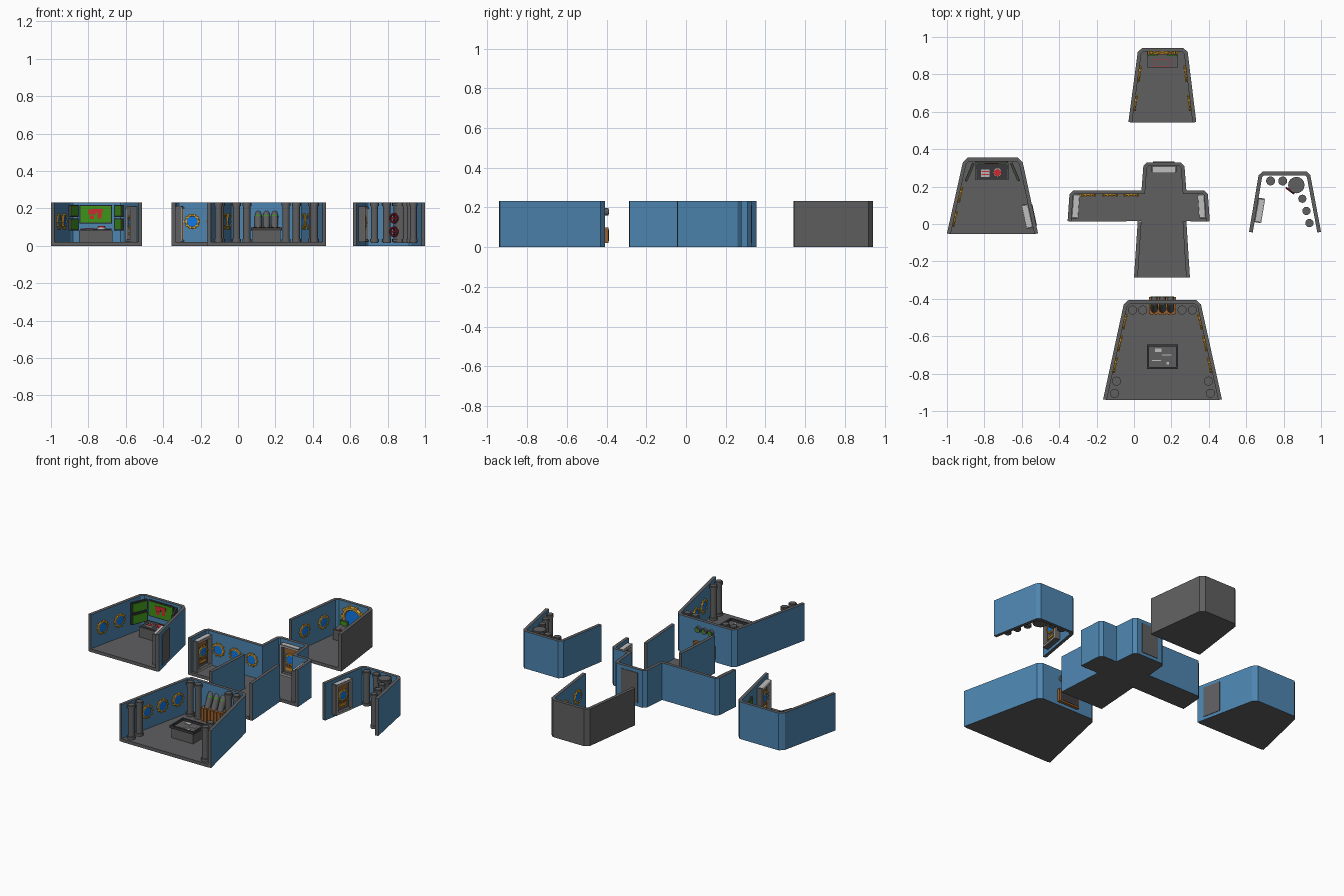
import bpy, bmesh, math
from mathutils import Matrix, Vector

if "Cube" in bpy.data.objects:
    bpy.data.objects.remove(bpy.data.objects["Cube"])

T, H, FL = 0.02, 0.232, 0.02     # wall thickness, wall height, floor height
COLS = {"wall_blue": (.075, .235, .435), "grey": (.115, .115, .12), "light_grey": (.52, .52, .52),
        "gold": (.75, .38, .03), "window_blue": (.005, .2, .85), "screen_green": (.05, .29, .01),
        "red": (.6, .025, .03), "valve_red": (.24, .015, .025), "brown": (.33, .12, .025),
        "dark_grey": (.045, .045, .05)}
MATS = []
for n, c in COLS.items():
    m = bpy.data.materials.new(n)
    m.diffuse_color = (*c, 1)
    m.use_nodes = True
    m.node_tree.nodes["Principled BSDF"].inputs["Base Color"].default_value = m.diffuse_color
    MATS.append(m)
BLUE, GREY, LIGHT, GOLD, GLASS, GREEN, RED, VALVE, BROWN, DARK = range(10)
I = Matrix.Identity(4)


def finish(name, bm):
    me = bpy.data.meshes.new(name)
    bm.to_mesh(me)
    bm.free()
    for m in MATS:
        me.materials.append(m)
    ob = bpy.data.objects.new(name, me)
    bpy.context.collection.objects.link(ob)


def paint(verts, mat):
    for f in {f for v in verts for f in v.link_faces}:
        f.material_index = mat


def box(bm, M, loc, size, mat, rx=0):
    L = M @ Matrix.Translation(loc) @ Matrix.Rotation(rx, 4, 'X') @ Matrix.Diagonal((*size, 1))
    paint(bmesh.ops.create_cube(bm, size=1, matrix=L)['verts'], mat)


def cyl(bm, M, loc, r, h, mat, seg=16, r2=None):
    L = M @ Matrix.Translation(loc)
    paint(bmesh.ops.create_cone(bm, cap_ends=True, segments=seg, radius1=r,
          radius2=r if r2 is None else r2, depth=h, matrix=L)['verts'], mat)


def ring(bm, M, loc, R, r, mat, seg=20, sides=6):
    L = M @ Matrix.Translation(loc)
    vs = [[bm.verts.new(L @ Vector(((R + r * math.cos(b)) * math.cos(a),
           (R + r * math.cos(b)) * math.sin(a), r * math.sin(b))))
           for b in (2 * math.pi * j / sides for j in range(sides))]
          for a in (2 * math.pi * i / seg for i in range(seg))]
    for i in range(seg):
        for j in range(sides):
            k, l = (i + 1) % seg, (j + 1) % sides
            bm.faces.new((vs[i][j], vs[k][j], vs[k][l], vs[i][l])).material_index = mat


def facing(x, y, z, nx, ny):
    """Frame whose local z points along the horizontal normal, local y is up."""
    Z, Y = Vector((nx, ny, 0)).normalized(), Vector((0, 0, 1))
    X = Y.cross(Z)
    return Matrix.Translation((x, y, z)) @ Matrix((X, Y, Z)).transposed().to_4x4()


def on_wall(pts, i, f, z):
    a, b = Vector(pts[i]), Vector(pts[i + 1])
    d = (b - a).normalized()
    n = Vector((d.y, -d.x))
    p = a.lerp(b, f) + n * T
    return facing(p.x, p.y, z, n.x, n.y)


def inset(pts):
    """Offset an open clockwise outline inwards with mitred corners."""
    P = [Vector(p) for p in pts]
    N = [Vector((d.y, -d.x)) for d in ((b - a).normalized() for a, b in zip(P, P[1:]))]
    out = [P[0] + N[0] * T]
    for p, a, b in zip(P[1:-1], N, N[1:]):
        out.append(p + (a + b) * (T / (1 + a.dot(b))))
    return out + [P[-1] + N[-1] * T]


def wall(name, pts, outer=BLUE):
    bm = bmesh.new()
    rows = [[bm.verts.new((p[0], p[1], z)) for p in line]
            for line, z in ((pts, 0), (pts, H), (inset(pts), H), (inset(pts), 0))]
    for r, mat in enumerate((outer, GREY, BLUE, GREY)):
        a, b = rows[r], rows[(r + 1) % 4]
        for i in range(len(pts) - 1):
            bm.faces.new((a[i], a[i + 1], b[i + 1], b[i])).material_index = mat
    for e in (0, -1):
        bm.faces.new([r[e] for r in rows]).material_index = GREY
    bmesh.ops.recalc_face_normals(bm, faces=bm.faces)
    finish(name, bm)


def floor(name, pts):
    bm = bmesh.new()
    f = bm.faces.new([bm.verts.new((p[0], p[1], 0)) for p in pts])
    e = bmesh.ops.extrude_face_region(bm, geom=[f])
    bmesh.ops.translate(bm, vec=(0, 0, FL), verts=[v for v in e['geom'] if isinstance(v, bmesh.types.BMVert)])
    paint(bm.verts, GREY)
    bmesh.ops.recalc_face_normals(bm, faces=bm.faces)
    finish(name, bm)


def porthole(bm, M, s=1):
    cyl(bm, M, (0, 0, .004), .029 * s, .008, GLASS, 20)
    ring(bm, M, (0, 0, .004), .0325 * s, .0065 * s, GOLD)
    for k in range(10):
        a = k * math.pi / 5
        cyl(bm, M, (.038 * s * math.cos(a), .038 * s * math.sin(a), .006), .0055 * s, .012, GOLD, 6)


def portholes(name, places, s=1):
    bm = bmesh.new()
    for M in places:
        porthole(bm, M, s)
    finish(name, bm)


def door(name, M, back_plate=False):
    bm = bmesh.new()
    for s in (-1, 1):                                        # grey frame with light trim
        box(bm, M, (s * .059, 0, .016), (.014, .19, .032), GREY)
        box(bm, M, (0, s * .088, .016), (.104, .014, .032), GREY)
        box(bm, M, (s * .058, 0, .034), (.01, .184, .004), LIGHT)
        box(bm, M, (0, s * .088, .034), (.106, .01, .004), LIGHT)
    box(bm, M, (0, .0955, .018), (.116, .002, .026), LIGHT)
    box(bm, M, (0, 0, .006), (.104, .162, .012), GREY)       # leaf
    for y in (-.05, .06):
        box(bm, M, (0, y, .014), (.075, .03, .006), BROWN)
    porthole(bm, M @ Matrix.Translation((0, .01, .016)), .9)
    box(bm, M, (0, -.05, .019), (.055, .012, .008), GOLD)
    if back_plate:
        box(bm, M, (0, 0, -T - .001), (.115, .19, .004), GREY)
    finish(name, bm)


def column(bm, x, y, r):
    cyl(bm, I, (x, y, H / 2 + .008), r * .82, H - .016, GREY)
    for z in (FL + .008, H - .012):
        cyl(bm, I, (x, y, z), r, .016, GREY)


# Room outlines, clockwise from the front left
control = [(-1, -.05), (-.915, .33), (-.89, .355), (-.62, .355), (-.595, .33), (-.513, -.05)]
helm = [(-.03, .545), (.02, .92), (.045, .942), (.262, .942), (.287, .92), (.333, .545)]
torpedo = [(-.165, -.937), (-.055, -.43), (-.03, -.407), (.333, -.407), (.358, -.43), (.47, -.937)]
engine = [(.615, -.042), (.666, .26), (.688, .28), (.923, .28), (.943, .26), (1, -.042)]
hall = [(-.355, .015), (-.345, .16), (-.325, .18), (.04, .18), (.05, .31), (.07, .33), (.25, .33),
        (.27, .31), (.28, .18), (.375, .18), (.395, .16), (.405, .015)]
for n, p in (("control", control), ("helm", helm), ("torpedo", torpedo), ("engine", engine), ("hall", hall)):
    wall(n + "_room_walls", p, GREY if n == "helm" else BLUE)
    if n not in ("engine", "hall"):
        floor(n + "_room_floor", inset(p))
floor("hall_floor", inset(hall) + [Vector(q) for q in ((.28, .015), (.277, -.285), (.02, -.285), (.04, .015))])
wall("hall_left_wall", [(0, -.285), (.02, .015)])
wall("hall_right_wall", [(.28, .015), (.299, -.285)])

# Portholes and doors
portholes("control_portholes", [on_wall(control, 0, f, .13) for f in (.22, .56)])
portholes("helm_portholes", [on_wall(helm, 0, f, .13) for f in (.28, .7)] +
          [on_wall(helm, 4, f, .13) for f in (.3, .72)])
portholes("helm_main_window", [on_wall(helm, 2, .5, .14)], 1.9)
portholes("torpedo_portholes", [on_wall(torpedo, 0, f, .13) for f in (.37, .6, .83)] +
          [on_wall(torpedo, 4, f, .13) for f in (.17, .4, .63)])
portholes("hall_portholes", [on_wall(hall, 2, f, .13) for f in (.22, .54, .85)])
door("control_door", on_wall(control, 4, .74, .115), True)
door("engine_door", on_wall(engine, 0, .4, .115))
door("hall_left_door", on_wall(hall, 0, .57, .115))
door("hall_back_door", on_wall(hall, 5, .5, .115), True)
door("hall_right_door", on_wall(hall, 10, .43, .115))

# Control room console and screens
bm = bmesh.new()
box(bm, I, (-.76, .28, .05), (.18, .09, .065), GREY)
box(bm, I, (-.76, .28, .085), (.165, .078, .008), DARK, .1)
box(bm, I, (-.795, .272, .09), (.045, .04, .006), LIGHT, .1)
for y in (.265, .28):
    box(bm, I, (-.795, y, .094), (.04, .006, .004), RED)
cyl(bm, I, (-.73, .275, .092), .023, .012, LIGHT)
cyl(bm, I, (-.73, .275, .099), .019, .012, RED)
finish("control_console", bm)
bm = bmesh.new()
screens = [(facing(-.76, .332, .168, 0, -1), .175, .1)]
for s in (-1, 1):
    screens += [(facing(-.757 + s * .122, .278, z, -s * .92, -.39), .105, .064) for z in (.115, .187)]
for M, w, h in screens:
    box(bm, M, (0, 0, 0), (w, h, .012), DARK)
    box(bm, M, (0, 0, .007), (w - .012, h - .012, .004), GREEN)
M = screens[0][0]                                            # red map marks
for x, y, w, h in ((-.02, .012, .04, .028), (.01, .02, .05, .018), (.02, -.005, .02, .035), (-.02, -.015, .022, .02)):
    box(bm, M, (x, y, .009), (w, h, .005), RED)
finish("control_screens", bm)

# Helm console
bm = bmesh.new()
box(bm, I, (.152, .88, .05), (.165, .085, .065), GREY)
box(bm, I, (.152, .88, .085), (.15, .075, .008), GREY, .1)
box(bm, I, (.152, .862, .089), (.085, .042, .006), RED, .1)
box(bm, I, (.152, .862, .091), (.079, .036, .006), GREY, .1)
for s in (-1, 1):
    box(bm, I, (.152 + s * .052, .902, .1), (.05, .006, .032), GREEN)
    box(bm, I, (.152 + s * .052, .906, .101), (.054, .006, .036), GREY)
finish("helm_console", bm)

# Torpedo room columns, chart table and rack
bm = bmesh.new()
for s in (-1, 1):
    for x, y in ((.105, -.46), (.16, -.46), (.246, -.84), (.256, -.905)):
        column(bm, .152 + s * x, y, .024)
finish("torpedo_room_columns", bm)
bm = bmesh.new()
box(bm, I, (.152, -.71, .05), (.15, .115, .07), GREY)
for s in (-1, 1):
    box(bm, I, (.152, -.71 + s * .06, .09), (.165, .01, .016), DARK)
    box(bm, I, (.152 + s * .0775, -.71, .09), (.01, .11, .016), DARK)
for x, y, w, h in ((.13, -.675, .035, .02), (.175, -.7, .05, .006), (.12, -.73, .05, .006), (.18, -.745, .015, .012)):
    box(bm, I, (x, y, .0865), (w, h, .004), LIGHT)
finish("chart_table", bm)
bm = bmesh.new()
box(bm, I, (.152, -.435, .06), (.145, .09, .08), BROWN)
box(bm, I, (.152, -.3895, .06), (.125, .003, .06), DARK)
for k in range(6):
    box(bm, I, (.0945 + k * .023, -.482, .06), (.012, .008, .08), BROWN)
finish("torpedo_rack", bm)
bm = bmesh.new()
for x in (.108, .152, .196):                                 # leaning back through the wall
    M = Matrix.Translation((x, -.46, .085)) @ Matrix.Rotation(-.42, 4, 'X')
    cyl(bm, M, (0, 0, .035), .019, .08, GREY)
    cyl(bm, M, (0, 0, .077), .0195, .006, GREEN)
    cyl(bm, M, (0, 0, .091), .019, .022, GREY, r2=.015)
    cyl(bm, M, (0, 0, .108), .015, .012, GREY, r2=.006)
    cyl(bm, facing(x, -.4, .178, 0, 1), (0, 0, 0), .018, .02, GREY)
    cyl(bm, facing(x, -.4, .178, 0, 1), (0, 0, .009), .011, .006, GREEN)
finish("torpedoes", bm)

# Engine room pipes and valve wheels
bm = bmesh.new()
for x, y, r in ((.73, .23, .024), (.795, .23, .024), (.868, .208, .044), (.9, .135, .022),
                (.922, .07, .022), (.938, .005, .022)):
    column(bm, x, y, r)
finish("engine_pipes", bm)
bm = bmesh.new()
for z in (.147, .075):
    M = facing(.834, .178, z, -.6, -.8)
    ring(bm, M, (0, 0, 0), .023, .006, VALVE)
    cyl(bm, M, (0, 0, -.01), .007, .03, VALVE, 8)
    box(bm, M, (0, 0, 0), (.044, .007, .006), VALVE)
    box(bm, M, (0, 0, 0), (.007, .044, .006), VALVE)
finish("valve_wheels", bm)

# Smooth round parts, keep edges sharp
for ob in bpy.context.collection.objects:
    ob.select_set(True)
    bpy.context.view_layer.objects.active = ob
bpy.ops.object.shade_smooth_by_angle(angle=math.radians(30))
